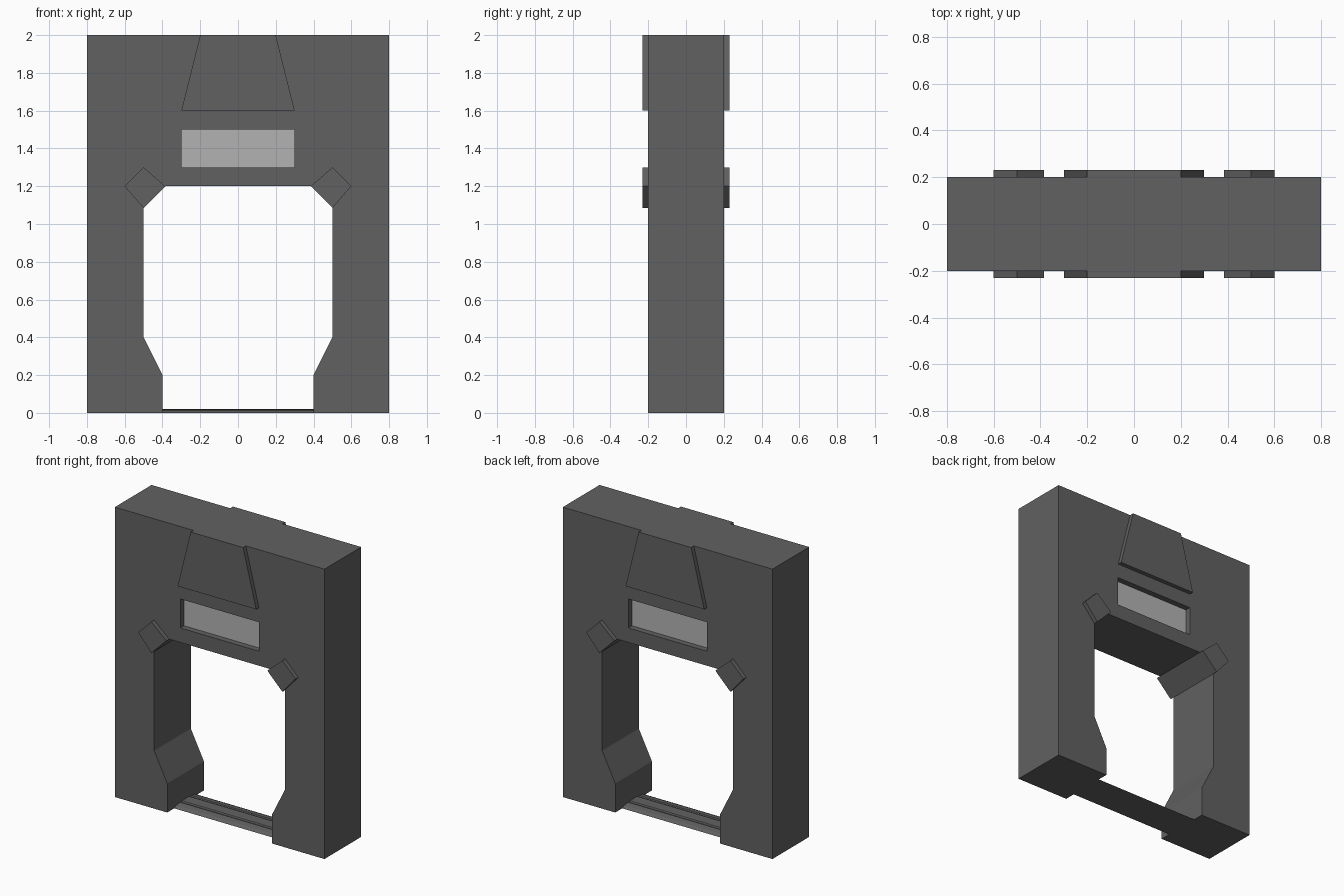
import bpy, bmesh
from mathutils import Vector

if "Cube" in bpy.data.objects:
    bpy.data.objects.remove(bpy.data.objects["Cube"])


def material(name, value):
    m = bpy.data.materials.new(name)
    m.diffuse_color = (value, value, value, 1)
    m.use_nodes = True
    m.node_tree.nodes["Principled BSDF"].inputs["Base Color"].default_value = m.diffuse_color
    return m


DARK = material("dark_grey", 0.12)
LIGHT = material("light_grey", 0.45)


def prism(name, profile, start, end, axis="y", mat=DARK):
    """Extrude an xz profile along y, or a yz profile along x."""
    place = (lambda a, b: (a, start, b)) if axis == "y" else (lambda a, b: (start, a, b))
    step = Vector((0, end - start, 0)) if axis == "y" else Vector((end - start, 0, 0))
    bm = bmesh.new()
    face = bm.faces.new([bm.verts.new(place(a, b)) for a, b in profile])
    ext = bmesh.ops.extrude_face_region(bm, geom=[face], use_keep_orig=True)
    bmesh.ops.translate(bm, vec=step,
                        verts=[v for v in ext["geom"] if isinstance(v, bmesh.types.BMVert)])
    bmesh.ops.recalc_face_normals(bm, faces=bm.faces)
    mesh = bpy.data.meshes.new(name)
    bm.to_mesh(mesh)
    bm.free()
    mesh.materials.append(mat)
    ob = bpy.data.objects.new(name, mesh)
    bpy.context.collection.objects.link(ob)
    return ob


def mirrored(half):
    return half + [(-x, z) for x, z in reversed(half)]


# Gate body with the tapered doorway
frame = prism("gate_frame", mirrored([
    (0.5, 1.2), (0.5, 0.4), (0.4, 0.2), (0.4, 0), (0.8, 0), (0.8, 2)]), -0.2, 0.2)

# Window slot above the doorway
slot = mirrored([(0.3, 1.3), (0.3, 1.5)])
cutter = prism("window_cutter", slot, -0.3, 0.3)
cutter.hide_render = True
cutter.hide_viewport = True
mod = frame.modifiers.new("window", "BOOLEAN")
mod.operation = "DIFFERENCE"
mod.solver = "EXACT"
mod.object = cutter
prism("window_panel", slot, -0.16, 0.16, mat=LIGHT)

# Raised keystone on front and back
keystone = mirrored([(0.3, 1.6), (0.2, 2)])
for name, s in (("front_keystone", -1), ("back_keystone", 1)):
    prism(name, keystone, s * 0.2, s * 0.23)

# Diamond braces through the upper doorway corners
for name, s in (("left_brace", -1), ("right_brace", 1)):
    prism(name, [(s * x, z) for x, z in
                 ((0.6, 1.2), (0.5, 1.3), (0.385, 1.2), (0.5, 1.085))], -0.23, 0.23)

# Low ridged threshold between the feet
prism("threshold", mirrored([
    (0.125, 0), (0.10, 0.012), (0.06, 0.018), (0.055, 0.012),
    (0.045, 0.012), (0.04, 0.02)]), -0.4, 0.4, axis="x")
